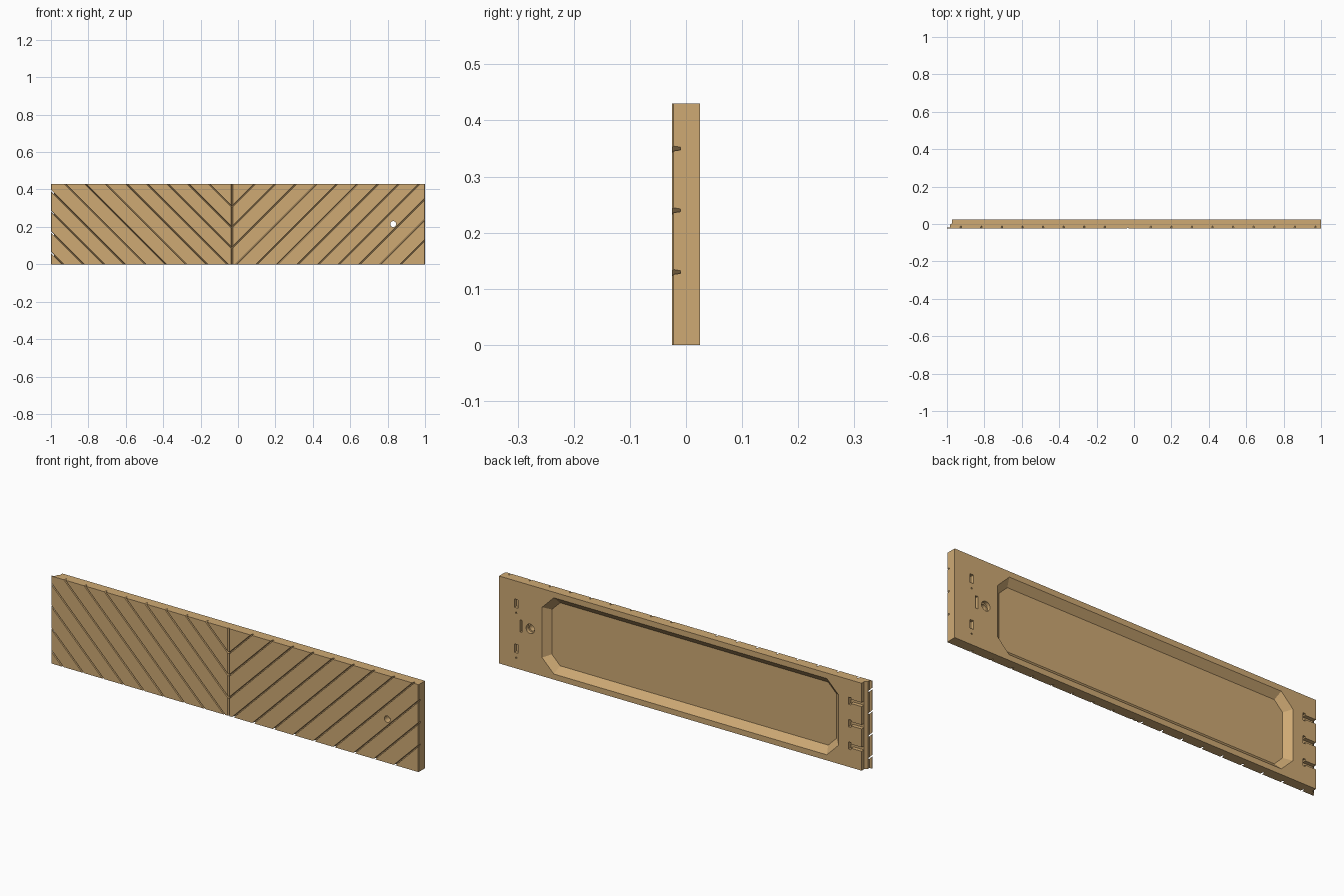
import bpy, bmesh, math

H = 0.43            # panel height
SEAM = -0.033       # x of the line where the two slat directions meet

old = bpy.data.objects.get("Cube")
if old:
    bpy.data.objects.remove(old)

tan = bpy.data.materials.new("tan_wood")
tan.use_nodes = True
tan.diffuse_color = (0.62, 0.40, 0.175, 1)
tan.node_tree.nodes["Principled BSDF"].inputs["Base Color"].default_value = tan.diffuse_color


def add_loft(bm, ring_a, ring_b):
    """Closed solid between two matching rings of points."""
    a = [bm.verts.new(p) for p in ring_a]
    b = [bm.verts.new(p) for p in ring_b]
    bm.faces.new(a)
    bm.faces.new(b[::-1])
    for i in range(len(a)):
        j = (i + 1) % len(a)
        bm.faces.new((a[j], a[i], b[i], b[j]))


def add_box(bm, x, z, w, h, y0, y1):
    pts = [(x - w / 2, z - h / 2), (x + w / 2, z - h / 2),
           (x + w / 2, z + h / 2), (x - w / 2, z + h / 2)]
    add_loft(bm, [(u, y0, v) for u, v in pts], [(u, y1, v) for u, v in pts])


def add_cylinder(bm, x, z, r, y0, y1, sides=24):
    pts = [(x + r * math.cos(math.tau * i / sides), z + r * math.sin(math.tau * i / sides))
           for i in range(sides)]
    add_loft(bm, [(u, y0, v) for u, v in pts], [(u, y1, v) for u, v in pts])


def finish(bm, name):
    bmesh.ops.recalc_face_normals(bm, faces=bm.faces[:])
    mesh = bpy.data.meshes.new(name)
    bm.to_mesh(mesh)
    bm.free()
    mesh.materials.append(tan)
    obj = bpy.data.objects.new(name, mesh)
    bpy.context.collection.objects.link(obj)
    return obj


def cut(target, bm, name):
    """Subtract a solid from the target and discard it."""
    cutter = finish(bm, name)
    cutter.hide_render = True
    mod = target.modifiers.new(name, 'BOOLEAN')
    mod.operation = 'DIFFERENCE'
    mod.solver = 'EXACT'
    mod.object = cutter
    bpy.context.view_layer.objects.active = target
    bpy.ops.object.modifier_apply(modifier=name)
    bpy.data.objects.remove(cutter)


# Panel body: plan profile with a thin lip at the right-hand end
plan = [(-0.998, -0.025), (0.997, -0.025), (1, -0.022), (1, 0.025),
        (-0.973, 0.025), (-0.973, 0.005), (-0.985, -0.006), (-0.985, -0.019),
        (-1, -0.019), (-1, -0.023)]
bm = bmesh.new()
add_loft(bm, [(x, y, 0) for x, y in plan], [(x, y, H) for x, y in plan])
panel = finish(bm, "panel")

# Diagonal saw grooves, mirrored about the seam
for side, name in ((1, "left_grooves"), (-1, "right_grooves")):
    bm = bmesh.new()
    for k in range(12):
        c = -0.34 + 0.11 * k
        rings = []
        for y, half in ((-0.03, 0.0055), (-0.010, 0.0025)):
            ring = []
            for x, s in ((SEAM - 0.002, -1), (1.05, -1), (1.05, 1), (SEAM - 0.002, 1)):
                px = x if side > 0 else 2 * SEAM - x
                ring.append((px, y, x - c + s * half))
            rings.append(ring)
        add_loft(bm, *rings)
    cut(panel, bm, name)

# Vertical V groove on the seam
bm = bmesh.new()
vee = [(SEAM - 0.008, -0.028), (SEAM + 0.008, -0.028), (SEAM, -0.018)]
add_loft(bm, [(x, y, -0.05) for x, y in vee], [(x, y, H + 0.05) for x, y in vee])
cut(panel, bm, "seam_groove")


# Sloped octagonal recess in the back
def octagon(inset, y):
    x0, x1 = -0.848 + inset, 0.766 - inset
    z0, z1 = 0.027 + inset, 0.403 - inset
    c = 0.064 - inset * (2 - math.sqrt(2))
    return [(x, y, z) for x, z in (
        (x0 + c, z0), (x1 - c, z0), (x1, z0 + c), (x1, z1 - c),
        (x1 - c, z1), (x0 + c, z1), (x0, z1 - c), (x0, z0 + c))]


bm = bmesh.new()
add_loft(bm, octagon(0.033, -0.005), octagon(-0.005, 0.030))
cut(panel, bm, "back_recess")

# Round through hole with a wider counterbore on the back
bm = bmesh.new()
add_cylinder(bm, 0.83, 0.215, 0.016, -0.05, 0.05)
cut(panel, bm, "through_hole")
bm = bmesh.new()
add_cylinder(bm, 0.83, 0.215, 0.023, 0.008, 0.05)
cut(panel, bm, "counterbore")

# Mounting slots and pilot holes on the back
bm = bmesh.new()
for z in (0.098, 0.319):
    add_box(bm, 0.907, z, 0.02, 0.042, 0.008, 0.05)
    add_cylinder(bm, 0.907, z - 0.046, 0.004, 0.010, 0.05, 10)
add_box(bm, 0.88, 0.215, 0.012, 0.060, 0.010, 0.05)
cut(panel, bm, "mounting_slots")

# Three open notches at the lipped end, each with a wider inner pocket
for name, x, w, h in (("end_notches", -0.945, 0.08, 0.020),
                      ("notch_pockets", -0.908, 0.014, 0.036)):
    bm = bmesh.new()
    for i in range(3):
        add_box(bm, x, 0.105 + 0.11 * i, w, h, 0.006, 0.05)
    cut(panel, bm, name)

bpy.ops.object.select_all(action='DESELECT')
panel.select_set(True)
bpy.context.view_layer.objects.active = panel
bpy.ops.object.shade_smooth_by_angle(angle=math.radians(25))
